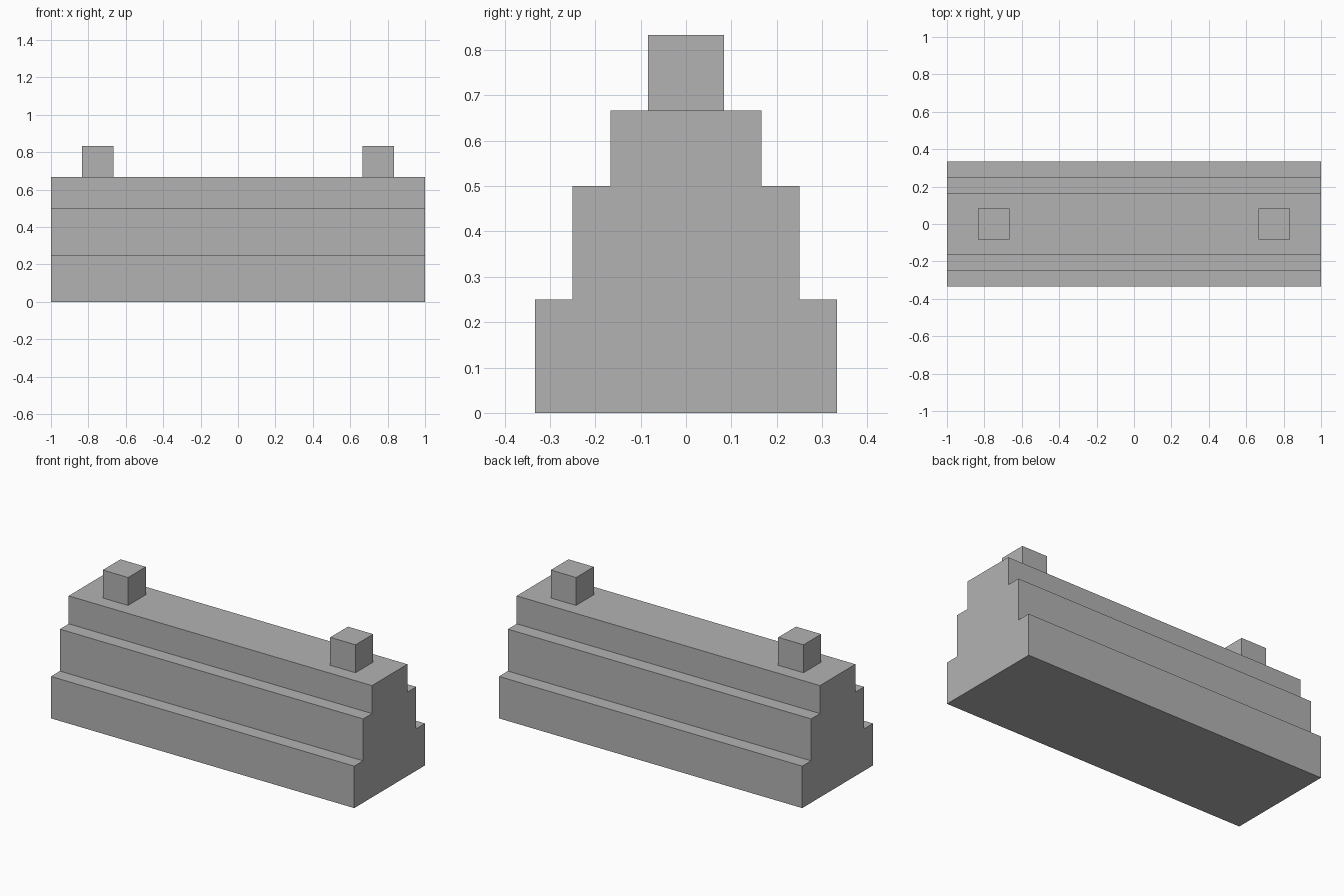
import bpy
import bmesh

cube = bpy.data.objects.get("Cube")
if cube:
    bpy.data.objects.remove(cube, do_unlink=True)

grey = bpy.data.materials.new("plain grey")
grey.use_nodes = True
colour = (0.45, 0.45, 0.45, 1)
grey.diffuse_color = colour
grey.node_tree.nodes["Principled BSDF"].inputs["Base Color"].default_value = colour

UNIT = 1 / 12  # the whole model sits on this module


def finish(name, bm):
    bmesh.ops.recalc_face_normals(bm, faces=bm.faces)
    mesh = bpy.data.meshes.new(name)
    bm.to_mesh(mesh)
    bm.free()
    mesh.materials.append(grey)
    obj = bpy.data.objects.new(name, mesh)
    bpy.context.collection.objects.link(obj)
    return obj


# Stepped body: mirrored profile swept along x
steps = [(4, 0), (4, 3), (3, 3), (3, 6), (2, 6), (2, 8)]
profile = steps + [(-y, z) for y, z in reversed(steps)]
bm = bmesh.new()
end = bm.faces.new([bm.verts.new((-1, y * UNIT, z * UNIT)) for y, z in profile])
swept = bmesh.ops.extrude_face_region(bm, geom=[end])
moved = [v for v in swept["geom"] if isinstance(v, bmesh.types.BMVert)]
bmesh.ops.translate(bm, verts=moved, vec=(2, 0, 0))
finish("stepped_body", bm)

# Small cube near each end of the top
for name, side in (("left_top_block", 1), ("right_top_block", -1)):
    bm = bmesh.new()
    bmesh.ops.create_cube(bm, size=2 * UNIT)
    block = finish(name, bm)
    block.location = (side * 9 * UNIT, 0, 9 * UNIT)
